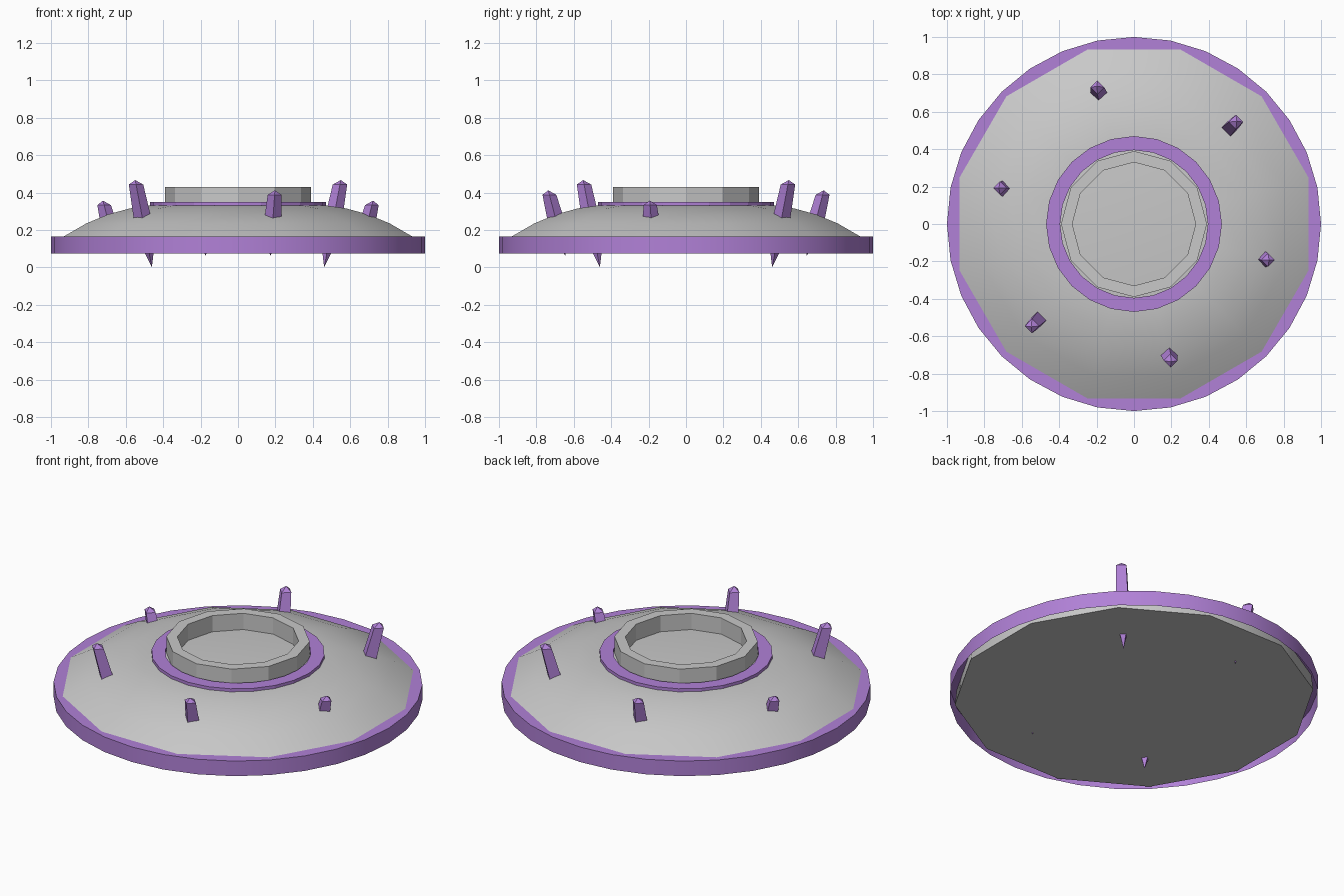
import bpy, math
from mathutils import Vector

if "Cube" in bpy.data.objects:
    bpy.data.objects.remove(bpy.data.objects["Cube"])


def material(name, rgb):
    m = bpy.data.materials.new(name)
    m.diffuse_color = (*rgb, 1)
    m.use_nodes = True
    m.node_tree.nodes["Principled BSDF"].inputs["Base Color"].default_value = m.diffuse_color
    return m


GREY = material("light grey", (0.58, 0.58, 0.58))
PURPLE = material("violet", (0.44, 0.22, 0.68))


def lathe(name, profile, sides, mat, start=0.0, axis=None, closed=False):
    """Revolve (radius, z) points; radius 0 makes a single pole vertex."""
    verts, faces, rings = [], [], []
    for r, z in profile:
        n = 1 if r == 0 else sides
        rings.append([len(verts) + i for i in range(n)])
        for i in range(n):
            a = start + math.tau * i / sides
            off = axis(z) if axis else Vector((0, 0, 0))
            verts.append((off.x + r * math.cos(a), off.y + r * math.sin(a), z))
    pairs = list(zip(rings, rings[1:]))
    if closed:
        pairs.append((rings[-1], rings[0]))
    for lo, hi in pairs:
        for i in range(sides):
            j = (i + 1) % sides
            if len(lo) == 1:
                faces.append((lo[0], hi[j], hi[i]))
            elif len(hi) == 1:
                faces.append((lo[i], lo[j], hi[0]))
            else:
                faces.append((lo[i], lo[j], hi[j], hi[i]))
    # flat caps on a profile that ends in open rings
    mesh = bpy.data.meshes.new(name)
    mesh.from_pydata(verts, [], faces)
    mesh.materials.append(mat)
    ob = bpy.data.objects.new(name, mesh)
    bpy.context.collection.objects.link(ob)
    return ob


def smooth(ob, angle):
    bpy.ops.object.select_all(action='DESELECT')
    ob.select_set(True)
    bpy.context.view_layer.objects.active = ob
    bpy.ops.object.shade_smooth_by_angle(angle=math.radians(angle))


# Twelve-sided dome with a flat underside
dome = lathe("dome_body", [(0, 0.075), (0.975, 0.075), (0.965, 0.165), (0.84, 0.235),
                           (0.72, 0.283), (0.6, 0.315), (0.48, 0.332), (0, 0.335)],
             12, GREY, math.radians(15))
smooth(dome, 40)

# Outer rim: a band open underneath with a flat top flange
rim = lathe("outer_rim", [(1.0, 0.075), (1.0, 0.165), (0.92, 0.165)], 32, PURPLE)
smooth(rim, 30)

# Thin collar around the neck
collar = lathe("neck_collar", [(0.395, 0.325), (0.47, 0.325), (0.47, 0.35), (0.395, 0.35)],
               24, PURPLE, closed=True)

# Twelve-sided hollow neck
neck = lathe("neck_ring", [(0.33, 0.325), (0.39, 0.325), (0.39, 0.43), (0.33, 0.43)],
             12, GREY, closed=True)

# Six crystals leaning outwards, three sizes in opposite pairs: bottom, top, widest radius
sizes = [("large", 45, 0.0, 0.467, 0.052), ("medium", 105, 0.062, 0.412, 0.050),
         ("small", 165, 0.09, 0.357, 0.049)]
for size, degrees, low, high, r in sizes:
    for side, turn in (("back", 0), ("front", 180)):
        a = math.radians(degrees + turn)
        out = Vector((math.cos(a), math.sin(a), 0))
        span = high - low
        lathe(f"{size}_crystal_{side}",
              [(0, low), (r, low + 0.36 * span), (r * 0.74, high - 0.024), (0, high)],
              4, PURPLE, axis=lambda z: out * (0.735 + 0.27 * (z - 0.31)))
